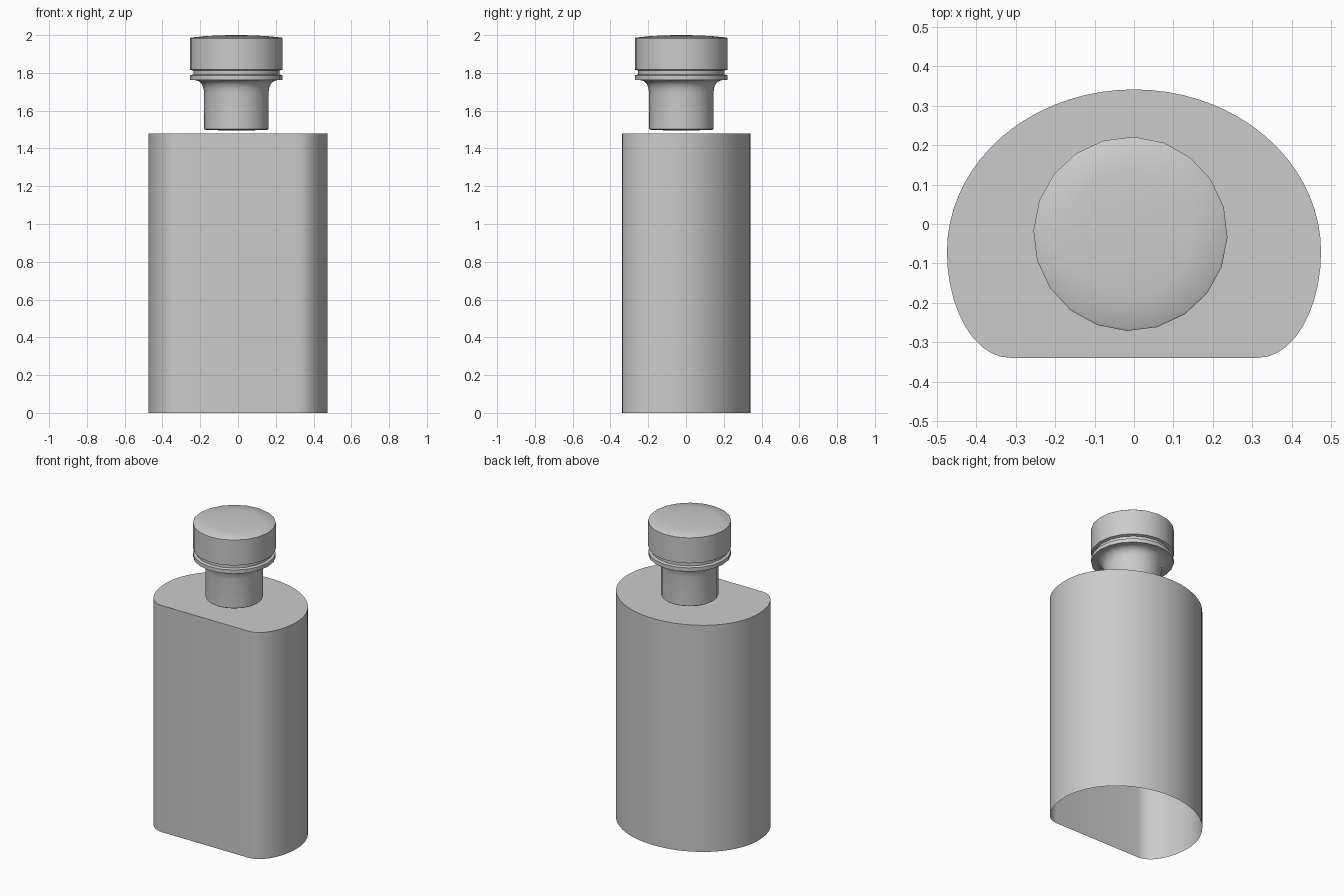
import bpy, bmesh
from math import sin, cos, pi, radians

if "Cube" in bpy.data.objects:
    bpy.data.objects.remove(bpy.data.objects["Cube"])


def finish(bm, name):
    bmesh.ops.recalc_face_normals(bm, faces=bm.faces)
    mesh = bpy.data.meshes.new(name)
    bm.to_mesh(mesh)
    bm.free()
    obj = bpy.data.objects.new(name, mesh)
    bpy.context.collection.objects.link(obj)
    bpy.ops.object.select_all(action='DESELECT')
    obj.select_set(True)
    bpy.context.view_layer.objects.active = obj
    bpy.ops.object.shade_smooth_by_angle(angle=radians(30))
    return obj


def loft(bm, rings):
    n = len(rings[0])
    for a, b in zip(rings, rings[1:]):
        for i in range(n):
            j = (i + 1) % n
            bm.faces.new((a[i], a[j], b[j], b[i]))


# Bottle body: flat front, elliptical back, closed top and open base
def arc(cx, cy, rx, ry, a0, a1, steps):
    return [(cx + rx * cos(a0 + (a1 - a0) * i / steps),
             cy + ry * sin(a0 + (a1 - a0) * i / steps)) for i in range(steps)]


outline = (arc(0, -0.07, 0.474, 0.411, 0, pi, 36)
           + arc(-0.315, -0.07, 0.159, 0.269, pi, 1.5 * pi, 10) + [(-0.315, -0.339)]
           + arc(0.315, -0.07, 0.159, 0.269, 1.5 * pi, 2 * pi, 10))
bm = bmesh.new()
rings = [[bm.verts.new((x, y, z)) for x, y in outline] for z in (0, 1.48)]
loft(bm, rings)
bm.faces.new(rings[-1])
finish(bm, "bottle_body")

# Stopper: 20-sided lathe with stem, flare, flange, groove and domed cap
SIDES, CX, CY = 20, -0.009, -0.025
profile = [(0.04, 1.494), (0.165, 1.499), (0.17, 1.503), (0.17, 1.69), (0.174, 1.72),
           (0.183, 1.742), (0.2, 1.757), (0.22, 1.762), (0.245, 1.762), (0.245, 1.787),
           (0.228, 1.792), (0.228, 1.812), (0.246, 1.817), (0.246, 1.983),
           (0.24, 1.987), (0.16, 1.995), (0.08, 1.999)]
bm = bmesh.new()
rings = [[bm.verts.new((CX + r * cos(2 * pi * i / SIDES - radians(2)),
                        CY + r * sin(2 * pi * i / SIDES - radians(2)), z))
          for i in range(SIDES)] for r, z in profile]
loft(bm, rings)
for ring, z in ((rings[0], 1.494), (rings[-1], 2.0)):
    tip = bm.verts.new((CX, CY, z))
    for i in range(SIDES):
        bm.faces.new((ring[i], ring[(i + 1) % SIDES], tip))
finish(bm, "stopper")
